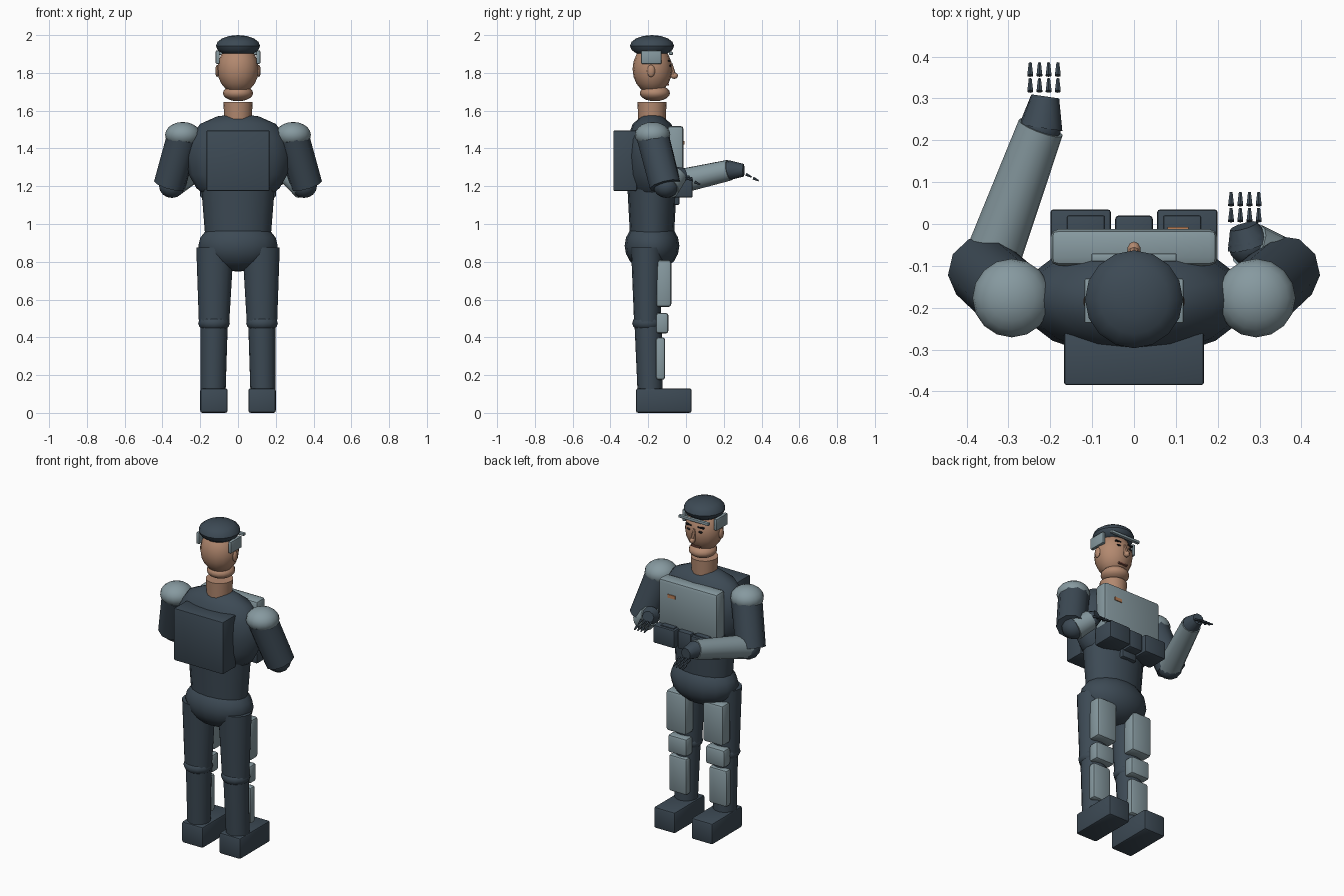
import bpy, bmesh, math
from mathutils import Vector, Matrix

cube = bpy.data.objects.get("Cube")
if cube:
    bpy.data.objects.remove(cube, do_unlink=True)


def material(name, rgb):
    m = bpy.data.materials.new(name)
    m.use_nodes = True
    m.diffuse_color = (*rgb, 1)
    m.node_tree.nodes["Principled BSDF"].inputs["Base Color"].default_value = (*rgb, 1)
    return m


DARK = material("dark slate", (0.046, 0.068, 0.09))
LIGHT = material("pale armour", (0.24, 0.32, 0.35))
SKIN = material("skin", (0.45, 0.25, 0.16))
ORANGE = material("orange badge", (0.5, 0.22, 0.1))
BLACK = material("near black", (0.01, 0.01, 0.012))
LIP = material("lip", (0.25, 0.1, 0.07))


def finish(name, bm, mat, angle=40):
    bmesh.ops.recalc_face_normals(bm, faces=bm.faces[:])
    mesh = bpy.data.meshes.new(name)
    bm.to_mesh(mesh)
    bm.free()
    mesh.materials.append(mat)
    ob = bpy.data.objects.new(name, mesh)
    bpy.context.collection.objects.link(ob)
    bpy.ops.object.select_all(action="DESELECT")
    ob.select_set(True)
    bpy.context.view_layer.objects.active = ob
    bpy.ops.object.shade_smooth_by_angle(angle=math.radians(angle))
    return ob


def ball(name, mat, centre, radii, segs=16, rings=10):
    bm = bmesh.new()
    bmesh.ops.create_uvsphere(bm, u_segments=segs, v_segments=rings, radius=1)
    bmesh.ops.transform(bm, matrix=Matrix.Translation(centre) @ Matrix.Diagonal((*radii, 1)), verts=bm.verts)
    return finish(name, bm, mat)


def box(name, mat, xs, ys, zs, bevel=0.012):
    lo, hi = Vector((xs[0], ys[0], zs[0])), Vector((xs[1], ys[1], zs[1]))
    bm = bmesh.new()
    bmesh.ops.create_cube(bm, size=1)
    bmesh.ops.transform(bm, matrix=Matrix.Translation((lo + hi) / 2) @ Matrix.Diagonal((*(hi - lo), 1)), verts=bm.verts)
    if bevel:
        bmesh.ops.bevel(bm, geom=bm.edges[:], offset=bevel, segments=2, profile=0.5, affect="EDGES")
    return finish(name, bm, mat)


def tube(name, mat, a, b, r1, r2, segs=16, flat=1.0):
    a, b = Vector(a), Vector(b)
    d = b - a
    bm = bmesh.new()
    bmesh.ops.create_cone(bm, cap_ends=True, segments=segs, radius1=r1, radius2=r2, depth=d.length)
    turn = Vector((0, 0, 1)).rotation_difference(d).to_matrix().to_4x4()
    bmesh.ops.transform(bm, matrix=Matrix.Translation((a + b) / 2) @ turn @ Matrix.Diagonal((1, flat, 1, 1)), verts=bm.verts)
    return finish(name, bm, mat)


def lathe(name, mat, profile, flat, y, segs=16):
    bm = bmesh.new()
    rings = []
    for r, z in profile:
        rings.append([bm.verts.new((r * math.cos(t), y + flat * r * math.sin(t), z))
                      for t in (2 * math.pi * i / segs for i in range(segs))])
    for lower, upper in zip(rings, rings[1:]):
        for i in range(segs):
            j = (i + 1) % segs
            bm.faces.new((lower[i], lower[j], upper[j], upper[i]))
    bm.faces.new(rings[0])
    bm.faces.new(rings[-1])
    return finish(name, bm, mat)


# Torso
MID = -0.18
lathe("chest", DARK, [(0.17, 1.15), (0.22, 1.19), (0.26, 1.26), (0.275, 1.36), (0.26, 1.45),
                      (0.2, 1.53), (0.11, 1.57), (0.03, 1.58)], 0.51, MID)
lathe("abdomen", DARK, [(0.175, 0.95), (0.183, 1.05), (0.195, 1.2)], 0.67, MID)
ball("pelvis", DARK, (0, MID, 0.885), (0.21, 0.145, 0.137))
box("backpack", DARK, (-0.167, 0.167), (-0.385, -0.26), (1.175, 1.495), 0.006)
box("chest_plate", LIGHT, (-0.2, 0.2), (-0.1, -0.012), (1.23, 1.52), 0.02)
box("chest_badge", ORANGE, (0.08, 0.13), (-0.014, -0.007), (1.42, 1.44), 0)

# Pouches under the chest plate
for side, s in (("left", 1), ("right", -1)):
    box(side + "_pouch", DARK, sorted((s * 0.055, s * 0.2)), (-0.1, 0.035), (1.14, 1.25), 0.008)
    box(side + "_pouch_flap", DARK, sorted((s * 0.07, s * 0.16)), (-0.06, 0.02), (1.2, 1.256), 0.004)
box("middle_pouch", DARK, (-0.045, 0.045), (-0.1, 0.02), (1.14, 1.25), 0.008)
box("lower_pouch", DARK, (-0.05, 0.05), (-0.1, -0.035), (1.1, 1.2), 0.008)

# Head
tube("neck", SKIN, (0, MID, 1.55), (0, MID, 1.647), 0.073, 0.077)
ball("head", SKIN, (0, -0.178, 1.82), (0.11, 0.105, 0.13))
ball("jaw", SKIN, (0, -0.165, 1.693), (0.08, 0.08, 0.043))
ball("nose", SKIN, (0, -0.062, 1.785), (0.016, 0.02, 0.017), 10, 6)
tube("nose_bridge", SKIN, (0, -0.066, 1.785), (0, -0.08, 1.85), 0.015, 0.008, 8)
box("mouth", LIP, (-0.03, 0.03), (-0.105, -0.09), (1.733, 1.741), 0)
ball("cap", DARK, (0, MID, 1.943), (0.117, 0.117, 0.057), 16, 8)
box("visor_bar", LIGHT, (-0.102, 0.102), (-0.09, -0.07), (1.895, 1.912), 0.004)
for side, s in (("left", 1), ("right", -1)):
    ball(side + "_ear", SKIN, (s * 0.11, -0.185, 1.81), (0.011, 0.021, 0.032), 10, 8)
    box(side + "_visor_mount", LIGHT, sorted((s * 0.098, s * 0.118)), (-0.237, -0.13), (1.848, 1.918), 0.004)
    ball(side + "_eye", BLACK, (s * 0.04, -0.083, 1.838), (0.014, 0.006, 0.006), 10, 6)
    box(side + "_brow", BLACK, sorted((s * 0.022, s * 0.06)), (-0.095, -0.081), (1.86, 1.867), 0)

# Legs
for side, s in (("left", 1), ("right", -1)):
    box(side + "_boot", DARK, sorted((s * 0.055, s * 0.2)), (-0.265, 0.03), (0, 0.13), 0.012)
    tube(side + "_shin", DARK, (s * 0.132, -0.19, 0.1), (s * 0.127, -0.2, 0.48), 0.066, 0.073)
    ball(side + "_knee", DARK, (s * 0.127, -0.205, 0.475), (0.084, 0.08, 0.05), 12, 8)
    tube(side + "_thigh", DARK, (s * 0.127, -0.205, 0.47), (s * 0.122, -0.205, 0.875), 0.08, 0.099, 16, 0.87)
    box(side + "_shin_pad", LIGHT, sorted((s * 0.075, s * 0.198)), (-0.16, -0.11), (0.175, 0.4), 0.015)
    box(side + "_knee_pad", LIGHT, sorted((s * 0.063, s * 0.193)), (-0.16, -0.093), (0.42, 0.53), 0.015)
    box(side + "_thigh_pad", LIGHT, sorted((s * 0.055, s * 0.195)), (-0.16, -0.077), (0.56, 0.81), 0.018)

# Arms: the right forearm reaches forward, the left one is drawn in
for side, s, elbow, wrist, tip in (
        ("left", 1, (0.35, -0.1, 1.195), (0.275, -0.05, 1.255), (0.262, -0.005, 1.265)),
        ("right", -1, (-0.345, -0.1, 1.21), (-0.223, 0.23, 1.285), (-0.212, 0.305, 1.285))):
    ball(side + "_shoulder_pad", LIGHT, (s * 0.292, -0.177, 1.472), (0.094, 0.094, 0.068))
    tube(side + "_upper_arm", DARK, (s * 0.29, -0.175, 1.46), (s * 0.363, -0.11, 1.205), 0.088, 0.085, 10)
    ball(side + "_elbow", DARK, (s * 0.35, -0.105, 1.2), (0.068, 0.068, 0.062), 12, 8)
    tube(side + "_forearm", LIGHT, elbow, wrist, 0.068, 0.056, 14)
    ball(side + "_wrist", DARK, wrist, (0.05, 0.05, 0.048), 12, 8)
    tube(side + "_hand", DARK, wrist, tip, 0.053, 0.034, 10)
    # Fingers as pairs of small tapering joints
    for i in range(4):
        root = Vector(tip) + Vector((0.022 * (i - 1.5) - s * -0.003, 0.012, -0.022))
        for j in range(2):
            start = root + Vector((0, 0.038 * j, -0.02 * j))
            tube(f"{side}_finger_{i + 1}_{j + 1}", DARK, start, start + Vector((0, 0.03, -0.014)), 0.008, 0.004, 6)
